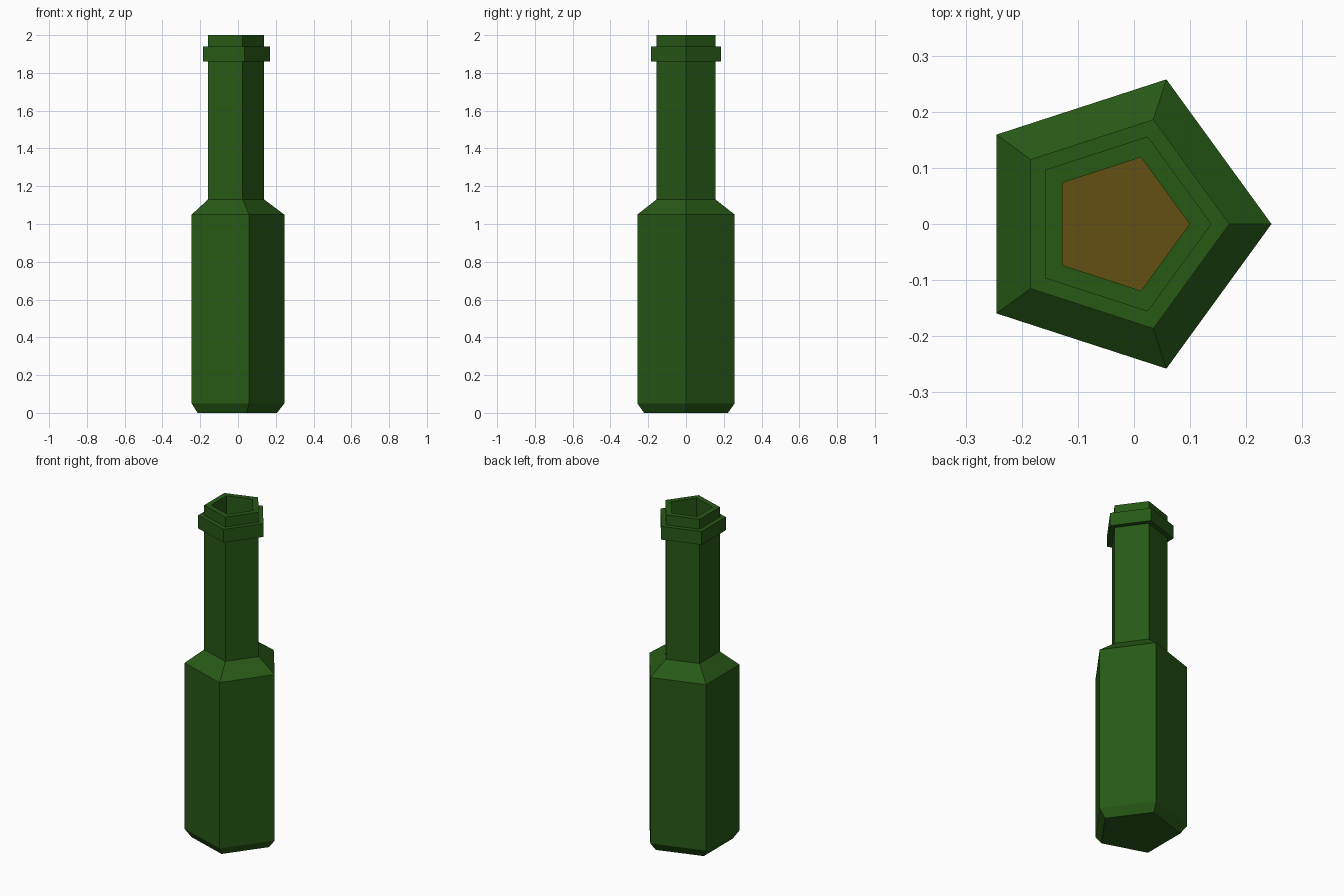
import bpy, bmesh, math

if "Cube" in bpy.data.objects:
    bpy.data.objects.remove(bpy.data.objects["Cube"])

SIDES = 5
CX = -0.026  # pentagon centre, so the bounding box is centred on x = 0


def material(name, color):
    m = bpy.data.materials.new(name)
    m.diffuse_color = (*color, 1)
    m.use_nodes = True
    m.node_tree.nodes["Principled BSDF"].inputs["Base Color"].default_value = m.diffuse_color
    return m


def lathe(name, profile, mat):
    """Stack pentagon rings of (radius, z); cap the first and last ring."""
    bm = bmesh.new()
    rings = []
    for r, z in profile:
        rings.append([bm.verts.new((CX + r * math.cos(math.tau * i / SIDES),
                                    r * math.sin(math.tau * i / SIDES), z))
                      for i in range(SIDES)])
    for a, b in zip(rings, rings[1:]):
        for i in range(SIDES):
            j = (i + 1) % SIDES
            bm.faces.new((a[i], a[j], b[j], b[i]))
    bm.faces.new(rings[0][::-1])
    bm.faces.new(rings[-1])
    bmesh.ops.recalc_face_normals(bm, faces=bm.faces)
    me = bpy.data.meshes.new(name)
    bm.to_mesh(me)
    bm.free()
    me.materials.append(mat)
    ob = bpy.data.objects.new(name, me)
    bpy.context.collection.objects.link(ob)
    return ob


green = material("green_glass", (0.02, 0.1, 0.008))
amber = material("amber_liquid", (0.125, 0.08, 0.006))

# Hollow bottle: outside from base up to the lip, then down the inner wall
outer = [(0.233, 0), (0.271, 0.05), (0.271, 1.05), (0.164, 1.13),
         (0.164, 1.86), (0.196, 1.86), (0.196, 1.94), (0.164, 1.94), (0.164, 2.0)]
inner = [(0.125, 2.0), (0.125, 1.11), (0.232, 1.03), (0.232, 0.065), (0.21, 0.04)]
lathe("bottle", outer + inner, green)

# Liquid filling the body
lathe("liquid", [(0.208, 0.042), (0.23, 0.066), (0.23, 1.0)], amber)
